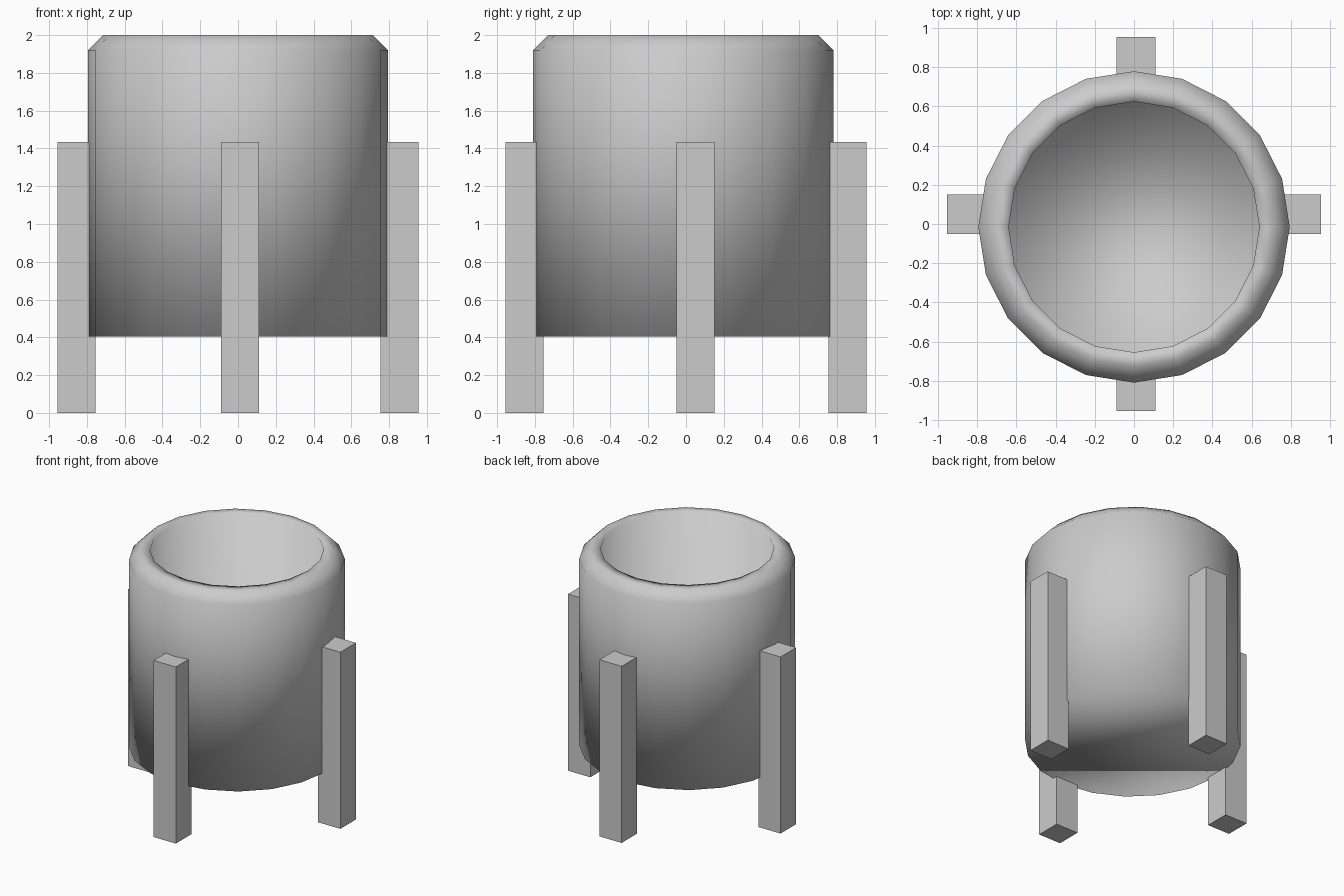
import bpy, bmesh, math

if "Cube" in bpy.data.objects:
    bpy.data.objects.remove(bpy.data.objects["Cube"])

SIDES = 20


def make_object(name, bm, smooth):
    bmesh.ops.recalc_face_normals(bm, faces=bm.faces)
    for f in bm.faces:
        f.smooth = smooth
    mesh = bpy.data.meshes.new(name)
    bm.to_mesh(mesh)
    bm.free()
    obj = bpy.data.objects.new(name, mesh)
    bpy.context.collection.objects.link(obj)
    return obj


def lathe(name, profile, center):
    """Closed vessel: rings of (radius, z) with flat caps at both ends."""
    bm = bmesh.new()
    rings = []
    for r, z in profile:
        rings.append([bm.verts.new((center[0] + r * math.cos(math.tau * i / SIDES),
                                    center[1] + r * math.sin(math.tau * i / SIDES), z))
                      for i in range(SIDES)])
    for a, b in zip(rings, rings[1:]):
        for i in range(SIDES):
            j = (i + 1) % SIDES
            bm.faces.new((a[i], a[j], b[j], b[i]))
    bm.faces.new(rings[0])
    bm.faces.new(rings[-1])
    return make_object(name, bm, True)


def box(name, center, size):
    bm = bmesh.new()
    bmesh.ops.create_cube(bm, size=1)
    bmesh.ops.scale(bm, vec=size, verts=bm.verts)
    bmesh.ops.translate(bm, vec=center, verts=bm.verts)
    return make_object(name, bm, False)


# Pot: flat base, straight wall, chamfered outer rim, hollow inside
lathe("pot", [(0.795, 0.405), (0.795, 1.92), (0.715, 2.0), (0.64, 2.0), (0.64, 0.56)],
      (0, -0.015))

# Four square legs set into the wall
LEG = (0.2, 0.2, 1.435)
for name, x, y in (("front_leg", 0.01, -0.855), ("back_leg", 0.01, 0.855),
                   ("left_leg", -0.855, 0.05), ("right_leg", 0.855, 0.05)):
    box(name, (x, y, LEG[2] / 2), LEG)
